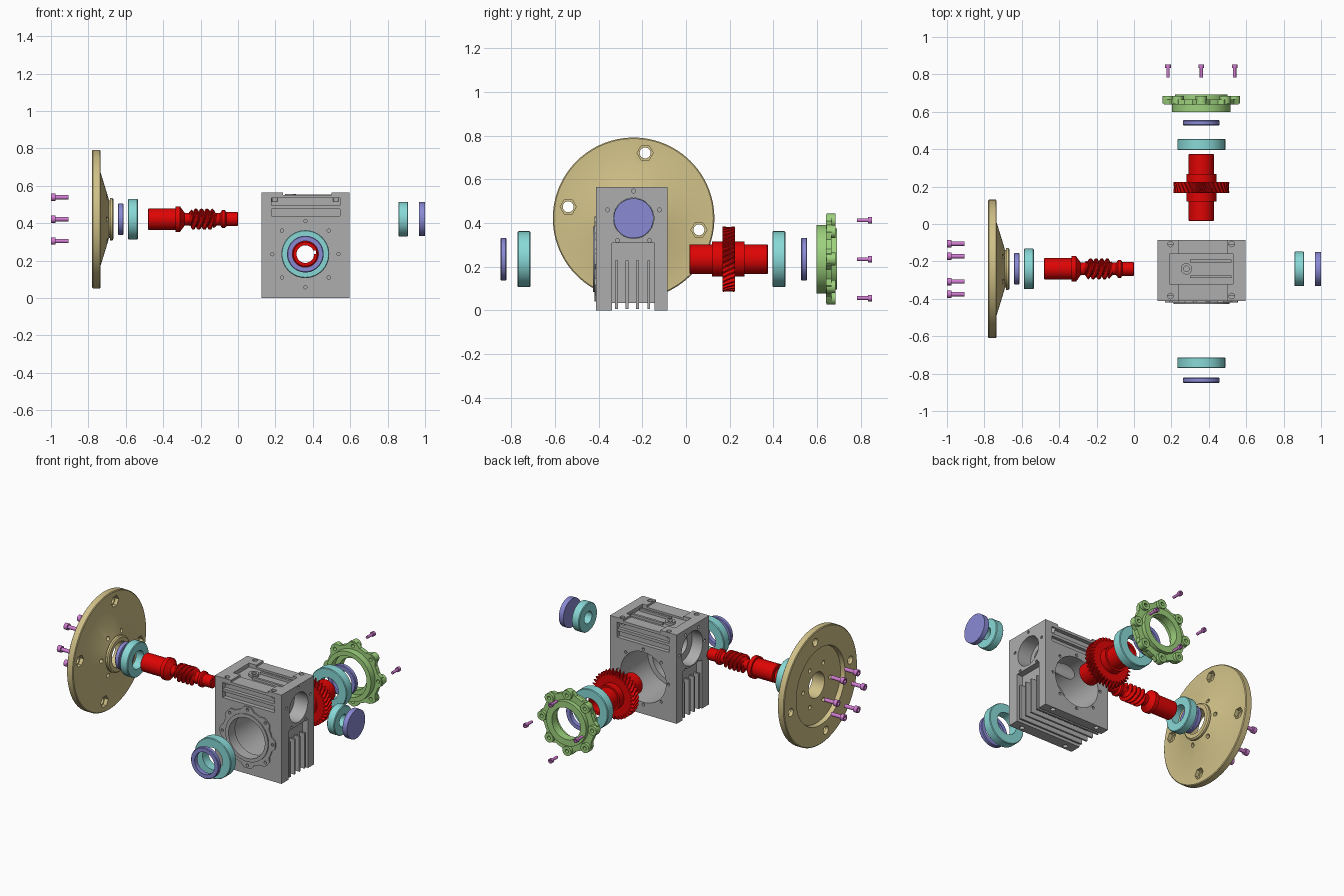
import bpy, bmesh
from math import sin, cos, pi, radians, tau

if "Cube" in bpy.data.objects:
    bpy.data.objects.remove(bpy.data.objects["Cube"], do_unlink=True)


def material(name, *rgb):
    color = [(c / 255) ** 2.2 for c in rgb] + [1]
    m = bpy.data.materials.new(name)
    m.use_nodes = True
    m.diffuse_color = color
    m.node_tree.nodes["Principled BSDF"].inputs["Base Color"].default_value = color
    return m


GREY = material("cast grey", 172, 172, 172)
TAN = material("sand tan", 208, 192, 135)
RED = material("gear red", 222, 12, 12)
TEAL = material("bearing teal", 135, 216, 214)
BLUE = material("seal violet", 136, 136, 212)
GREEN = material("cover green", 156, 208, 124)
PINK = material("bolt pink", 208, 124, 208)

WORM = (-0.24, 0.422)    # y, z of the worm axis
WHEEL = (0.36, 0.235)    # x, z of the wheel axis


def make(name, bm, mat):
    bmesh.ops.remove_doubles(bm, verts=bm.verts, dist=1e-5)
    bmesh.ops.recalc_face_normals(bm, faces=bm.faces)
    mesh = bpy.data.meshes.new(name)
    bm.to_mesh(mesh)
    bm.free()
    mesh.materials.append(mat)
    ob = bpy.data.objects.new(name, mesh)
    bpy.context.collection.objects.link(ob)
    return ob


def lathe(name, axis, centre, profile, mat, seg=48, shape=None):
    """Spin (along, radius) points round an axis; shape may bend radius and angle."""
    bm = bmesh.new()
    rings = []
    for a, r in profile:
        ring = []
        for i in range(seg):
            rr, t = shape(a, r, i, tau * i / seg) if shape else (r, tau * i / seg)
            u, v = centre[0] + rr * cos(t), centre[1] + rr * sin(t)
            ring.append(bm.verts.new({"X": (a, u, v), "Y": (u, a, v), "Z": (u, v, a)}[axis]))
        rings.append(ring)
    for k in range(len(rings)):
        n = (k + 1) % len(rings)
        if profile[k][1] == 0 and profile[n][1] == 0:
            continue
        for i in range(seg):
            j = (i + 1) % seg
            bm.faces.new((rings[k][i], rings[k][j], rings[n][j], rings[n][i]))
    return make(name, bm, mat)


def cyl(axis, centre, r, a0, a1, mat=GREY, seg=32, name="tool", shape=None):
    return lathe(name, axis, centre, [(a0, 0), (a0, r), (a1, r), (a1, 0)], mat, seg, shape)


def ring(name, axis, centre, r, bore, a0, a1, mat):
    c = 0.004
    return lathe(name, axis, centre, [(a0, bore), (a0, r - c), (a0 + c, r),
                                      (a1 - c, r), (a1, r - c), (a1, bore)], mat, 64)


def box(x0, x1, y0, y1, z0, z1, mat=GREY):
    bm = bmesh.new()
    bmesh.ops.create_cube(bm, size=1)
    for v in bm.verts:
        v.co = [lo + (c + 0.5) * (hi - lo)
                for c, lo, hi in zip(v.co, (x0, y0, z0), (x1, y1, z1))]
    return make("tool", bm, mat)


def combine(target, op, *tools):
    for tool in tools:
        mod = target.modifiers.new("bool", 'BOOLEAN')
        mod.operation, mod.solver, mod.object = op, 'EXACT', tool
        bpy.context.view_layer.objects.active = target
        bpy.ops.object.modifier_apply(modifier=mod.name)
        bpy.data.objects.remove(tool, do_unlink=True)


def around(centre, r, count, start=0):
    return [(centre[0] + r * cos(start + tau * i / count),
             centre[1] + r * sin(start + tau * i / count)) for i in range(count)]


def lobes(a, r, i, t):
    return (r * (0.95 + 0.05 * max(-1, min(1, 2 * cos(8 * t)))), t)


# Housing: block with finned sides and bottom, grooved top and lobed front boss
housing = box(0.125, 0.595, -0.412, -0.085, 0, 0.565)
housing.name = "housing"
combine(housing, 'DIFFERENCE',
        box(0.1, 0.165, -0.34, -0.145, -0.1, 0.31),
        box(0.555, 0.7, -0.34, -0.145, -0.1, 0.31),
        box(0.1, 0.7, -0.34, -0.145, -0.1, 0.035),
        box(0.24, 0.5, -0.5, 0, 0.552, 0.6),
        box(0.19, 0.53, -0.32, -0.16, 0.54, 0.6),
        box(0.18, 0.545, -0.5, -0.385, 0.44, 0.535),
        box(0.18, 0.545, -0.11, 0, 0.44, 0.535))
fins = [box(0.129, 0.591, y - 0.006, y + 0.006, 0.006, 0.23)
        for y in (-0.318, -0.27, -0.222, -0.17)]
combine(housing, 'UNION', *fins,
        cyl("X", WORM, 0.11, 0.128, 0.592, seg=48),
        cyl("Z", (0.28, -0.24), 0.03, 0.5, 0.556),
        box(0.17, 0.55, -0.408, -0.37, 0.477, 0.495),
        box(0.17, 0.55, -0.12, -0.09, 0.477, 0.495),
        box(0.3, 0.52, -0.29, -0.275, 0.5, 0.555),
        box(0.3, 0.52, -0.205, -0.19, 0.5, 0.555),
        cyl("Y", WHEEL, 0.195, -0.42, -0.3, seg=96, shape=lobes),
        cyl("Y", WHEEL, 0.15, -0.427, -0.3, seg=64))
combine(housing, 'DIFFERENCE',
        cyl("Y", WHEEL, 0.16, -0.36, 0, seg=64),
        cyl("Y", WHEEL, 0.128, -0.5, -0.3, seg=64),
        cyl("X", WORM, 0.06, 0, 0.7, seg=48),
        cyl("X", WORM, 0.107, 0, 0.2, seg=48),
        cyl("X", WORM, 0.093, 0.5, 0.7, seg=48),
        cyl("Z", (0.28, -0.24), 0.015, 0.535, 0.6, seg=20))
holes = [cyl("Y", p, 0.009, a, a + 0.06, seg=12)
         for p in around(WHEEL, 0.177, 8) for a in (-0.46, -0.12)]
holes += [cyl("X", p, 0.009, 0.09, 0.16, seg=12) for p in around(WORM, 0.127, 6)]
holes += [cyl("X", p, 0.009, 0.56, 0.63, seg=12) for p in around(WORM, 0.125, 5, pi / 2)]
holes += [cyl("Z", (x, y), 0.015, z, z + 0.08, seg=16)
          for x in (0.195, 0.522) for y in (-0.107, -0.385) for z in (-0.03, 0.515)]
combine(housing, 'DIFFERENCE', *holes)

# Input flange with hub, hex nut pockets and bolt holes
flange = lathe("input_flange", "X", WORM, [
    (-0.78, 0.245), (-0.78, 0.365), (-0.776, 0.37), (-0.739, 0.37), (-0.735, 0.365),
    (-0.735, 0.25), (-0.695, 0.12), (-0.69, 0.1), (-0.685, 0.1), (-0.685, 0.113),
    (-0.672, 0.113), (-0.665, 0.105), (-0.665, 0.08), (-0.752, 0.08), (-0.752, 0.24)], TAN, 96)
for p in around(WORM, 0.304, 4, radians(80)):
    combine(flange, 'DIFFERENCE', cyl("X", p, 0.037, -0.758, -0.7, TAN, 6),
            cyl("X", p, 0.025, -0.8, -0.7, TAN, 24))
for p in around(WORM, 0.135, 6):
    combine(flange, 'DIFFERENCE', cyl("X", p, 0.013, -0.8, -0.66, TAN, 16))


# Socket head bolts
def bolt(name, axis, centre, head, tip, r):
    d = 1 if tip > head else -1
    lathe(name, axis, centre, [
        (head + d * 0.012, 0), (head + d * 0.012, r * 0.5), (head, r * 0.5), (head, r),
        (head + d * r * 1.2, r), (head + d * r * 1.2, r * 0.58),
        (tip, r * 0.58), (tip, 0)], PINK, 24)


for p in around(WORM, 0.135, 6):
    bolt("flange_bolt", "X", p, -1, -0.906, 0.02)
for p in around(WHEEL, 0.178, 4):
    bolt("cover_bolt", "Y", p, 0.852, 0.783, 0.015)

# Bearings and seals along the worm axis
ring("input_seal", "X", WORM, 0.084, 0.06, -0.642, -0.612, BLUE)
ring("input_bearing", "X", WORM, 0.108, 0.057, -0.589, -0.535, TEAL)
ring("end_bearing", "X", WORM, 0.092, 0.038, 0.857, 0.91, TEAL)
cyl("X", WORM, 0.091, 0.968, 1, BLUE, 64, "end_cap")

# Bearings and seals along the wheel axis
ring("front_bearing", "Y", WHEEL, 0.128, 0.07, -0.771, -0.713, TEAL)
ring("front_seal", "Y", WHEEL, 0.098, 0.07, -0.85, -0.822, BLUE)
ring("rear_bearing", "Y", WHEEL, 0.128, 0.07, 0.395, 0.455, TEAL)
ring("rear_seal", "Y", WHEEL, 0.098, 0.07, 0.527, 0.555, BLUE)


# Worm shaft: hollow input end, collars and a three-start thread
def thread(a, r, i, t):
    if -0.262 < a < -0.118:
        fade = min(1, (a + 0.265) / 0.02, (-0.115 - a) / 0.02)
        wave = max(-1, min(1, 1.6 * sin(3 * t + tau * a / 0.03)))
        r = 0.034 + fade * 0.011 * (1 + wave)
    return (r, t)


profile = [(-0.40, 0), (-0.40, 0.035), (-0.482, 0.035), (-0.482, 0.053), (-0.478, 0.057),
           (-0.335, 0.057), (-0.335, 0.068), (-0.31, 0.068), (-0.285, 0.034)]
profile += [(-0.265 + 0.15 * k / 50, 0.034) for k in range(51)]
profile += [(-0.095, 0.034), (-0.085, 0.048), (-0.07, 0.048), (-0.062, 0.037),
            (-0.004, 0.037), (0, 0.033), (0, 0)]
lathe("worm_shaft", "X", WORM, profile, RED, 48, thread)


# Worm wheel: toothed rim on a stepped hollow hub
def teeth(a, r, i, t):
    if r < 0.1:
        return (r, t)
    return (r if i % 4 < 2 else r - 0.02, t + 3.5 * (a - 0.195))


lathe("wheel_rim", "Y", WHEEL, [(0.166, 0.06), (0.166, 0.147), (0.17, 0.15), (0.195, 0.147),
                                (0.22, 0.15), (0.224, 0.147), (0.224, 0.06)], RED, 144, teeth)
hub = lathe("wheel_hub", "Y", WHEEL, [
    (0.015, 0.047), (0.015, 0.064), (0.019, 0.068), (0.12, 0.068), (0.12, 0.08), (0.267, 0.08),
    (0.267, 0.068), (0.371, 0.068), (0.375, 0.064), (0.375, 0.047)], RED, 64)
combine(hub, 'DIFFERENCE', box(0.39, 0.416, 0, 0.4, 0.235, 0.255, RED))

# Rear cover: scalloped plate with eight bolt bosses, spigot and centre ring
cover = cyl("Y", WHEEL, 0.2, 0.64, 0.666, GREEN, 96, "rear_cover", lobes)
combine(cover, 'UNION', cyl("Y", WHEEL, 0.157, 0.598, 0.65, GREEN, 64),
        cyl("Y", WHEEL, 0.14, 0.65, 0.692, GREEN, 64))
for p in around(WHEEL, 0.178, 8):
    combine(cover, 'UNION', cyl("Y", p, 0.03, 0.643, 0.685, GREEN, 24))
for p in around(WHEEL, 0.178, 8):
    combine(cover, 'DIFFERENCE', cyl("Y", p, 0.011, 0.6, 0.72, GREEN, 16))
combine(cover, 'DIFFERENCE', cyl("Y", WHEEL, 0.1, 0.55, 0.75, GREEN, 64),
        cyl("Y", WHEEL, 0.128, 0.55, 0.64, GREEN, 64))

# Smooth the round surfaces and keep edges crisp
for ob in bpy.context.view_layer.objects:
    ob.select_set(ob.type == 'MESH')
bpy.context.view_layer.objects.active = housing
bpy.ops.object.shade_smooth_by_angle(angle=radians(30))
